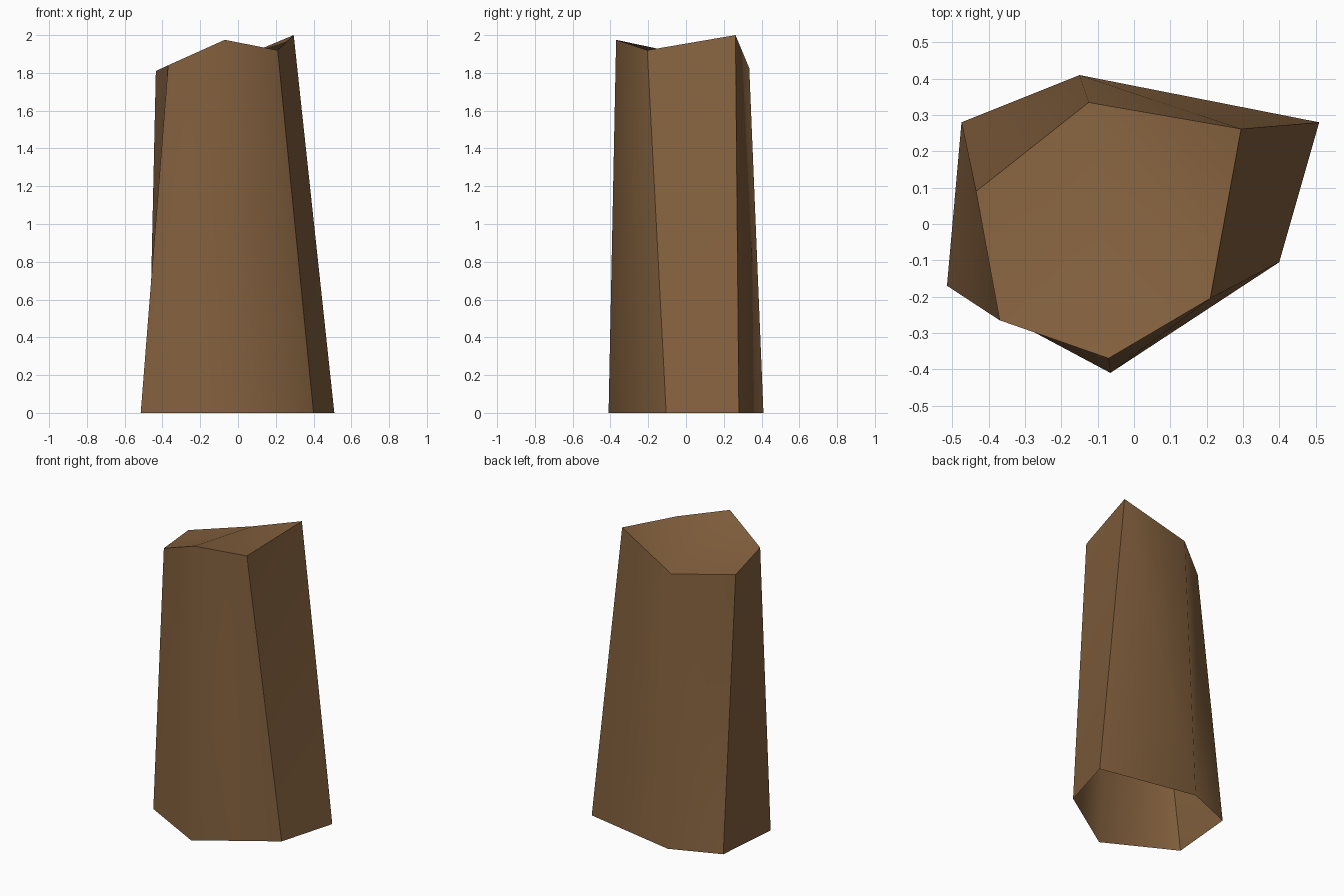
import bpy
import bmesh

cube = bpy.data.objects.get("Cube")
if cube:
    bpy.data.objects.remove(cube, do_unlink=True)

# One flat bark colour
bark = bpy.data.materials.new("brown_bark")
bark.use_nodes = True
colour = (0.235, 0.121, 0.049, 1)
bark.diffuse_color = colour
shader = next(n for n in bark.node_tree.nodes if n.type == "BSDF_PRINCIPLED")
shader.inputs["Base Color"].default_value = colour
shader.inputs["Roughness"].default_value = 0.9

# Six-sided outlines, counter-clockwise from the front left corner
FOOT = [(-.515, -.17), (-.065, -.41), (.40, -.105),
        (.51, .28), (-.15, .41), (-.475, .28)]
CROWN = [(-.37, -.265, 1.84), (-.07, -.37, 1.975), (.21, -.205, 1.92),
         (.295, .262, 2.0), (-.125, .335, 1.825), (-.435, .09, 1.81)]
HARD_CORNERS = (0, 2, 3, 5)   # the other two corners are shaded round
BACK_WALL = 3                 # this wall folds along its other diagonal
LOW_CORNER = 4                # the cut top folds out from here

bm = bmesh.new()
foot = [bm.verts.new((x, y, 0)) for x, y in FOOT]
crown = [bm.verts.new(p) for p in CROWN]
count = len(foot)

# Tapered side walls, open underneath
for i in range(count):
    j = (i + 1) % count
    if i == BACK_WALL:
        bm.faces.new((foot[i], foot[j], crown[i]))
        bm.faces.new((foot[j], crown[j], crown[i]))
    else:
        bm.faces.new((foot[i], foot[j], crown[j]))
        bm.faces.new((foot[i], crown[j], crown[i]))

# Uneven cut top
for k in range(1, count - 1):
    a, b = (LOW_CORNER + k) % count, (LOW_CORNER + k + 1) % count
    bm.faces.new((crown[LOW_CORNER], crown[a], crown[b]))

# Smooth faces with hard corners and a hard rim
for face in bm.faces:
    face.smooth = True
for i in range(count):
    bm.edges.get((crown[i], crown[(i + 1) % count])).smooth = False
    if i in HARD_CORNERS:
        bm.edges.get((foot[i], crown[i])).smooth = False

mesh = bpy.data.meshes.new("trunk_stump")
bm.to_mesh(mesh)
bm.free()
mesh.materials.append(bark)
stump = bpy.data.objects.new("trunk_stump", mesh)
bpy.context.collection.objects.link(stump)
